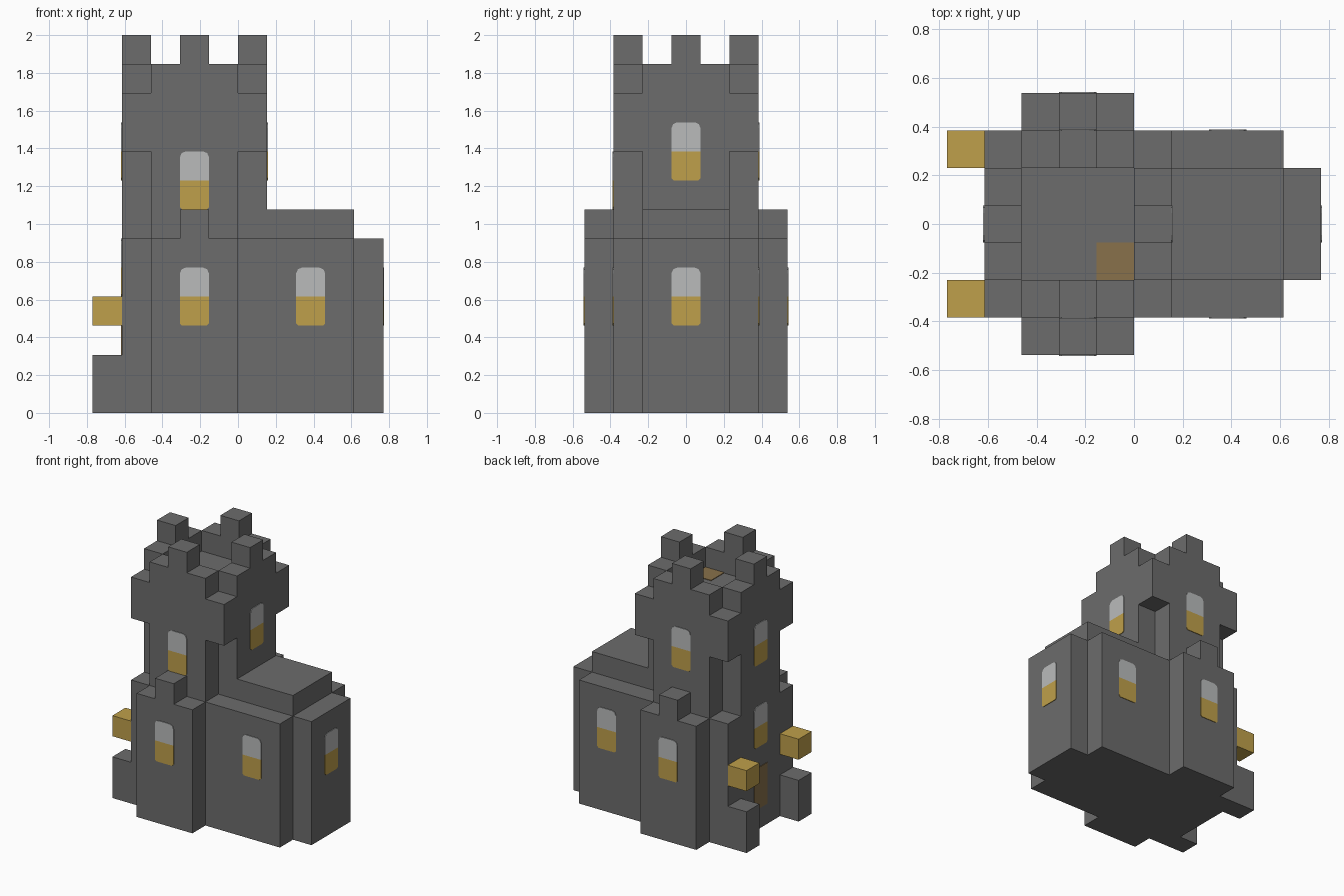
import bpy, bmesh
from mathutils import Vector

old = bpy.data.objects.get("Cube")
if old:
    bpy.data.objects.remove(old, do_unlink=True)

U = 2 / 13                      # one block
ORIGIN = Vector((-5, -3.5, 0))  # block grid corner


def material(name, rgb):
    m = bpy.data.materials.new(name)
    m.use_nodes = True
    m.diffuse_color = (*rgb, 1)
    m.node_tree.nodes["Principled BSDF"].inputs["Base Color"].default_value = (*rgb, 1)
    return m


STONE = material("grey stone", (0.15, 0.15, 0.15))
GOLD = material("lamp gold", (0.52, 0.35, 0.07))
GLASS = material("pale glass", (0.49, 0.5, 0.5))
WOOD = material("brown wood", (0.25, 0.165, 0.07))


def solid(name, outline, push, mat):
    """Extrude a planar outline, given in blocks, along a vector."""
    bm = bmesh.new()
    base = bm.faces.new([bm.verts.new((Vector(p) + ORIGIN) * U) for p in outline])
    out = bmesh.ops.extrude_face_region(bm, geom=[base], use_keep_orig=True)
    moved = [v for v in out["geom"] if isinstance(v, bmesh.types.BMVert)]
    bmesh.ops.translate(bm, verts=moved, vec=Vector(push) * U)
    bmesh.ops.recalc_face_normals(bm, faces=bm.faces)
    mesh = bpy.data.meshes.new(name)
    bm.to_mesh(mesh)
    bm.free()
    mesh.materials.append(mat)
    obj = bpy.data.objects.new(name, mesh)
    bpy.context.collection.objects.link(obj)
    return obj


def prism(name, plan, z0, z1, mat=STONE):
    return solid(name, [(x, y, z0) for x, y in plan], (0, 0, z1 - z0), mat)


def box(name, x0, x1, y0, y1, z0, z1, mat=STONE):
    return prism(name, [(x0, y0), (x1, y0), (x1, y1), (x0, y1)], z0, z1, mat)


def panel(name, face, at, along, profile, mat):
    """Thin plate on a wall; face is a signed axis, such as +x."""
    sign = 1 if face[0] == "+" else -1
    if face[1] == "x":
        pts, push = [(at, along + u, v) for u, v in profile], (sign * 0.03, 0, 0)
    else:
        pts, push = [(along + u, at, v) for u, v in profile], (0, sign * 0.03, 0)
    return solid(name, pts, push, mat)


def window(name, face, at, along, z):
    """Lit lower half and pale upper half, with softened corners."""
    c, r, s = 0.08, 0.2, 0.06
    low = [(0, z + 1), (0, z + c), (c, z), (1 - c, z), (1, z + c), (1, z + 1)]
    t = z + 2
    high = [(0, z + 1), (1, z + 1), (1, t - r), (1 - s, t - s), (1 - r, t),
            (r, t), (s, t - s), (0, t - r)]
    panel(name + "_lower", face, at, along, low, GOLD)
    panel(name + "_upper", face, at, along, high, GLASS)


# Hall with front, back and end bays
half = [(1, 1), (2, 1), (2, 0), (5, 0), (5, 1), (9, 1), (9, 2), (10, 2)]
prism("hall", half + [(x, 7 - y) for x, y in reversed(half)], 0, 6)
box("hall_roof", 6, 9, 2, 5, 6, 7)

# Tower shaft with notched corners, and the wider head
shaft = [(1, 2), (2, 2), (2, 1), (5, 1), (5, 2), (6, 2)]
prism("tower_shaft", shaft + [(x, 7 - y) for x, y in reversed(shaft)], 6, 9)
box("tower_head", 1, 6, 1, 6, 9, 11)

# Parapet walls, each with a central battlement
for side, x in (("west", 1), ("east", 5)):
    box(f"parapet_{side}", x, x + 1, 2, 5, 11, 12)
    box(f"battlement_{side}", x, x + 1, 3, 4, 12, 13)
for side, y in (("front", 1), ("back", 5)):
    box(f"parapet_{side}", 2, 5, y, y + 1, 11, 12)
    box(f"battlement_{side}", 3, 4, y, y + 1, 12, 13)
box("trapdoor", 4, 5, 2, 3, 11, 11.03, WOOD)

# Bay battlements
for side, y in (("front", 0), ("back", 6)):
    box(f"bay_battlement_{side}", 3, 4, y, y + 1, 6, 7)

# Entrance posts and floating lamps
for side, y in (("front", 1), ("back", 5)):
    box(f"entrance_post_{side}", 0, 1, y, y + 1, 0, 2)
    box(f"lamp_{side}", 0, 1, y, y + 1, 3, 4, GOLD)
panel("entrance_door", "-x", 1, 3, [(0, 1), (1, 1), (1, 3), (0, 3)], WOOD)

# Windows
for side, face, bay, wall, height in (("front", "-y", 0, 1, 7), ("back", "+y", 7, 6, 8)):
    window(f"bay_window_{side}", face, bay, 3, 3)
    window(f"hall_window_{side}", face, wall, 7, 3)
    window(f"tower_window_{side}", face, wall, 3, height)
window("end_bay_window", "+x", 10, 3, 3)
window("tower_window_east", "+x", 6, 3, 8)
window("tower_window_west", "-x", 1, 3, 8)
window("entrance_window", "-x", 1, 3, 4)
